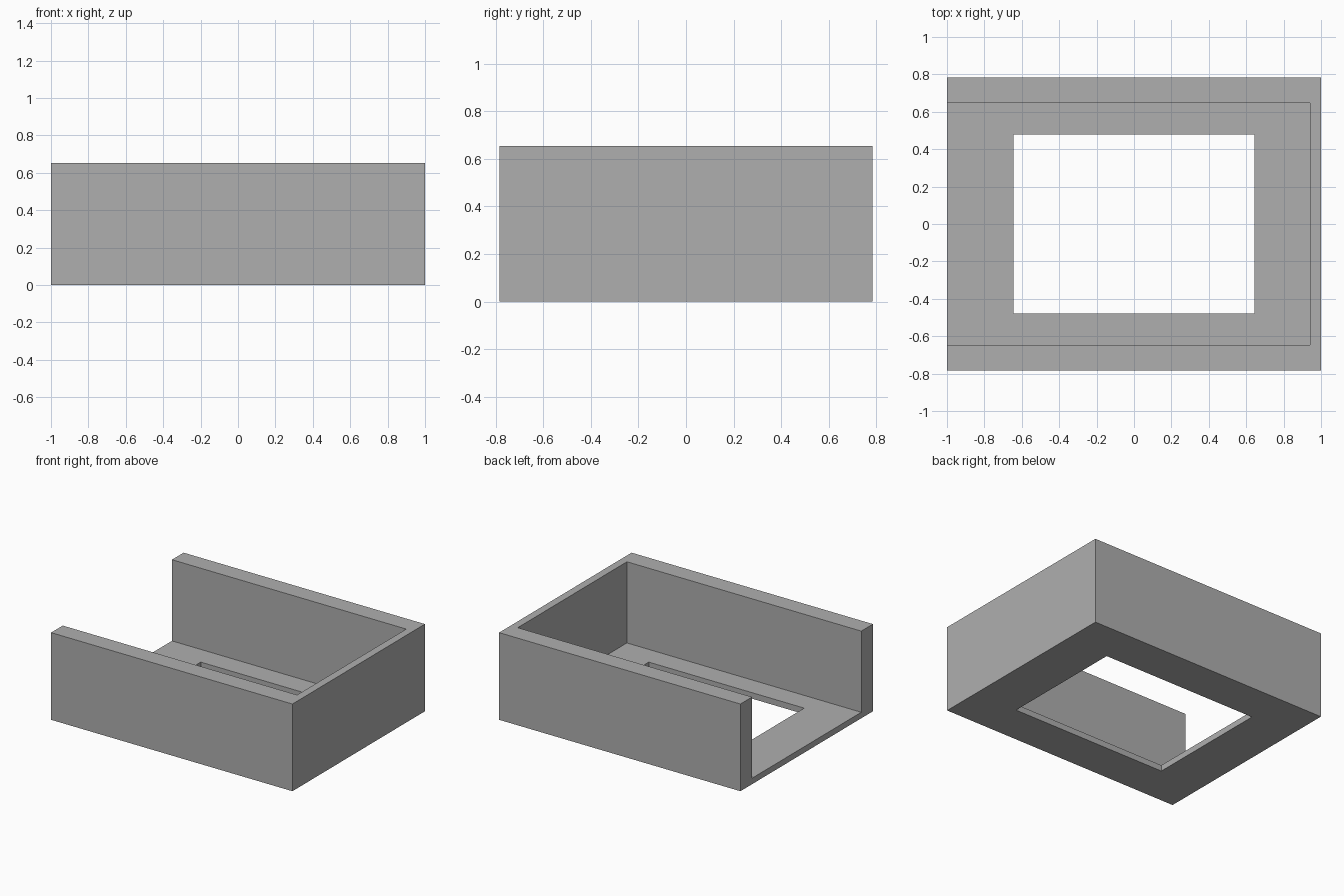
import bpy

cube = bpy.data.objects.get("Cube")
if cube:
    bpy.data.objects.remove(cube, do_unlink=True)

HALF_X, HALF_Y, HEIGHT = 1.0, 0.784, 0.653
FLOOR = 0.045
INNER_X, INNER_Y = 0.942, 0.646      # inside faces of the walls
HOLE_X, HOLE_Y = 0.644, 0.479        # half size of the floor opening

grey = bpy.data.materials.new("grey")
grey.use_nodes = True
color = (0.43, 0.43, 0.43, 1)
grey.diffuse_color = color
grey.node_tree.nodes["Principled BSDF"].inputs["Base Color"].default_value = color


def box(name, low, high):
    """Axis-aligned box between two corners."""
    center = [(a + b) / 2 for a, b in zip(low, high)]
    bpy.ops.mesh.primitive_cube_add(size=1, location=center)
    obj = bpy.context.object
    obj.name = name
    obj.scale = [b - a for a, b in zip(low, high)]
    bpy.ops.object.transform_apply(location=True, rotation=False, scale=True)
    obj.data.materials.append(grey)
    return obj


def cut(target, cutter):
    """Subtract the cutter from the target, then discard it."""
    cutter.hide_render = True
    mod = target.modifiers.new(cutter.name, "BOOLEAN")
    mod.operation = "DIFFERENCE"
    mod.solver = "EXACT"
    mod.object = cutter
    bpy.context.view_layer.objects.active = target
    bpy.ops.object.modifier_apply(modifier=mod.name)
    bpy.data.objects.remove(cutter, do_unlink=True)


# Solid block that becomes the open tray
tray = box("open_ended_tray", (-HALF_X, -HALF_Y, 0), (HALF_X, HALF_Y, HEIGHT))

# Cavity, open at the top and at the -x end
cut(tray, box("cavity_cutter", (-HALF_X - 0.5, -INNER_Y, FLOOR),
              (INNER_X, INNER_Y, HEIGHT + 0.5)))

# Rectangular opening through the floor
cut(tray, box("floor_opening_cutter", (-HOLE_X, -HOLE_Y, -0.5),
              (HOLE_X, HOLE_Y, 0.3)))
